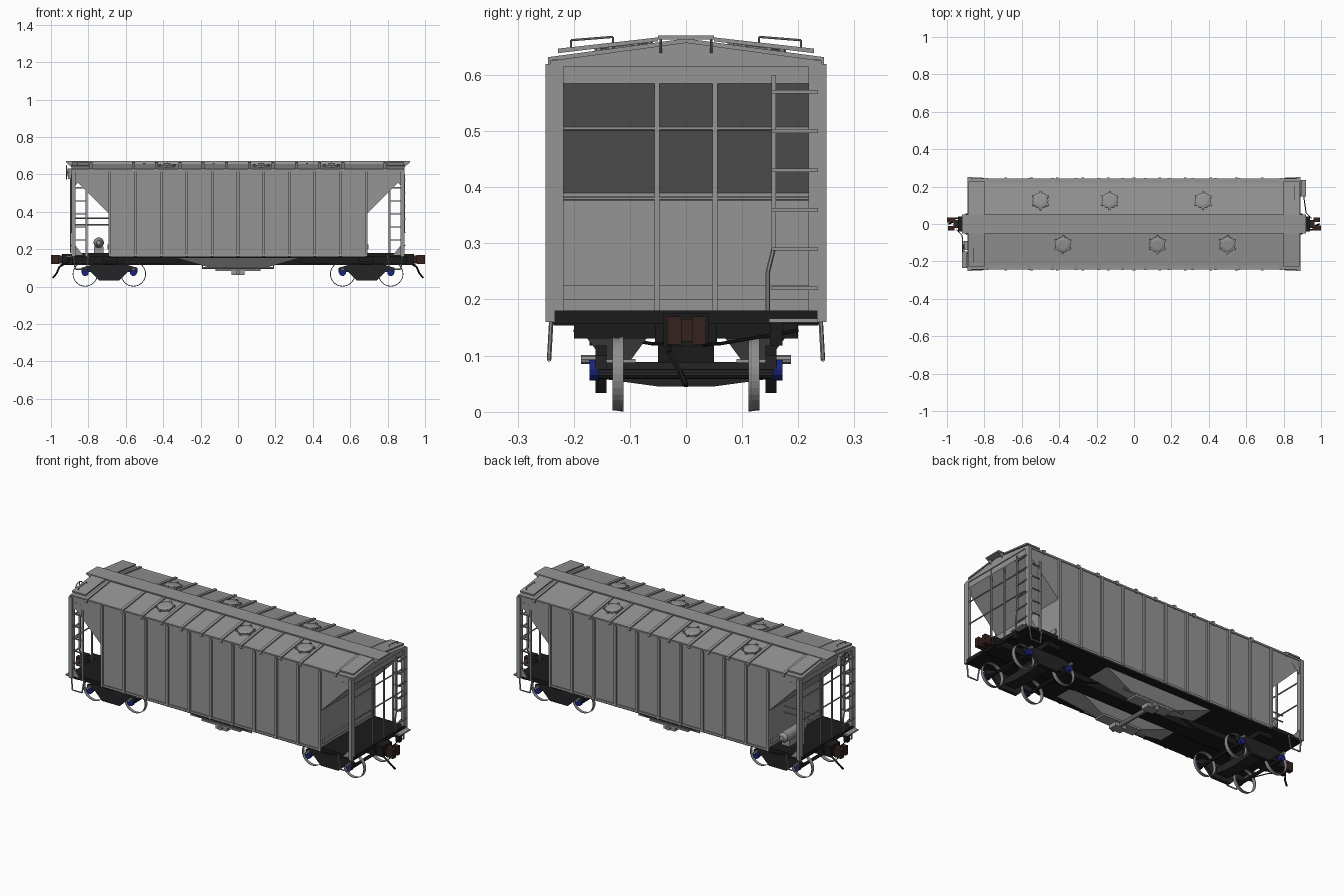
import bpy, bmesh, math
from mathutils import Vector, Matrix


def material(name, rgb):
    m = bpy.data.materials.new(name)
    m.diffuse_color = (*rgb, 1)
    return m


GREY = material("body_grey", (0.30, 0.30, 0.30))
BLACK = material("underframe_black", (0.011, 0.011, 0.011))
DARK = material("truck_dark_grey", (0.018, 0.018, 0.02))
BROWN = material("coupler_brown", (0.035, 0.016, 0.014))
BLUE = material("bearing_blue", (0.01, 0.018, 0.2))
STEEL = material("wheel_steel", (0.27, 0.27, 0.27))


def part(name, mat, build):
    bm = bmesh.new()
    build(bm)
    bmesh.ops.recalc_face_normals(bm, faces=bm.faces)
    me = bpy.data.meshes.new(name)
    bm.to_mesh(me)
    bm.free()
    me.materials.append(mat)
    ob = bpy.data.objects.new(name, me)
    bpy.context.collection.objects.link(ob)
    return ob


def box(bm, x0, x1, y0, y1, z0, z1):
    m = Matrix.LocRotScale(((x0 + x1) / 2, (y0 + y1) / 2, (z0 + z1) / 2), None,
                           (abs(x1 - x0), abs(y1 - y0), abs(z1 - z0)))
    bmesh.ops.create_cube(bm, size=1, matrix=m)


def prism(bm, pts, axis, a, b):
    def at(p, t):
        return (t, p[0], p[1]) if axis == 'x' else (p[0], t, p[1])
    lo = [bm.verts.new(at(p, a)) for p in pts]
    hi = [bm.verts.new(at(p, b)) for p in pts]
    bm.faces.new(lo)
    bm.faces.new(hi[::-1])
    for i in range(len(pts)):
        j = (i + 1) % len(pts)
        bm.faces.new((lo[i], lo[j], hi[j], hi[i]))


def rod(bm, p, q, r=0.004, n=6, r2=None):
    p, q = Vector(p), Vector(q)
    d = q - p
    m = Matrix.Translation((p + q) / 2) @ d.to_track_quat('Z', 'Y').to_matrix().to_4x4()
    bmesh.ops.create_cone(bm, cap_ends=True, segments=n, radius1=r,
                          radius2=r if r2 is None else r2, depth=d.length, matrix=m)


def path(bm, pts, r=0.004):
    for p, q in zip(pts, pts[1:]):
        rod(bm, p, q, r)


def lathe_y(bm, profile, cx, cz, n=32):
    rings = [[bm.verts.new((cx + r * math.cos(2 * math.pi * i / n), y,
                            cz + r * math.sin(2 * math.pi * i / n))) for r, y in profile]
             for i in range(n)]
    k = len(profile)
    for i in range(n):
        a, b = rings[i], rings[(i + 1) % n]
        for j in range(k):
            bm.faces.new((a[j], a[(j + 1) % k], b[(j + 1) % k], b[j]))


def roof_z(y):
    return 0.658 - 0.135 * abs(y)


W = 0.238
ENDS = (-1, 1)

# Body with sloping end sheets
half = [(0.69, 0.16), (0.69, 0.39), (0.885, 0.585), (0.885, 0.628)]
part("hopper_body", GREY, lambda bm: prism(
    bm, half + [(-x, z) for x, z in half[::-1]], 'y', -W, W))

# Gabled roof
part("roof", GREY, lambda bm: prism(
    bm, [(-0.242, 0.615), (-0.242, roof_z(0.242)), (0, roof_z(0)), (0.242, roof_z(0.242)), (0.242, 0.615)],
    'x', -0.89, 0.89))


def side_ribs(bm):
    for i in range(11):
        x = -0.685 + i * 0.137
        for s in ENDS:
            box(bm, x - 0.007, x + 0.007, s * (W - 0.002), s * 0.249, 0.16, 0.62)
    for s in ENDS:
        box(bm, -0.69, 0.69, s * W, s * 0.244, 0.16, 0.172)


part("side_ribs", GREY, side_ribs)


def roof_ribs(bm):
    for x in [-0.785, 0.785] + [-0.56 + i * 0.1245 for i in range(10)]:
        for s in ENDS:
            prism(bm, [(s * 0.246, 0.612), (s * 0.246, roof_z(0.246) + 0.007),
                       (0, roof_z(0) + 0.007), (0, 0.65), (s * 0.238, 0.612)], 'x', x - 0.008, x + 0.008)


part("roof_ribs", GREY, roof_ribs)


# Running board along the ridge, cross boards and grab irons
def running_board(bm):
    box(bm, -0.92, 0.92, -0.05, 0.05, 0.663, 0.67)
    for e in ENDS:
        for s in ENDS:
            prism(bm, [(e * 0.885, 0.635), (e * 0.92, 0.664), (e * 0.885, 0.664)], 'y', s * 0.043, s * 0.047)
            prism(bm, [(s * 0.05, 0.66), (s * 0.05, 0.667), (s * 0.228, 0.647), (s * 0.228, 0.639)],
                  'x', e * 0.80, e * 0.885)
        path(bm, [(e * 0.86, e * 0.13, 0.655), (e * 0.86, e * 0.13, 0.668),
                  (e * 0.86, e * 0.205, 0.662), (e * 0.86, e * 0.205, 0.645)], 0.002)


part("running_board", GREY, running_board)


def hatches(bm):
    for x, y in ((-0.5, 0.125), (-0.13, 0.125), (0.37, 0.125), (-0.38, -0.11), (0.125, -0.11), (0.5, -0.11)):
        up = Vector((0, math.copysign(0.135, y), 1)).normalized()
        c = Vector((x, y, roof_z(y)))
        rod(bm, c - up * 0.005, c + up * 0.009, 0.042, 20)
        rod(bm, c + up * 0.009, c + up * 0.014, 0.042, 20, 0.025)
        for k in range(6):
            a = k * math.pi / 3 + 0.5
            d = c + Vector((math.cos(a) * 0.045, math.sin(a) * 0.045, 0))
            d.z = roof_z(d.y)
            rod(bm, d - up * 0.003, d + up * 0.012, 0.007, 6)


part("roof_hatches", GREY, hatches)


# Open end framing: corner posts, end posts, gussets and handrails
def end_frames(bm):
    for e in ENDS:
        for s in ENDS:
            box(bm, e * 0.87, e * 0.89, s * 0.234, s * 0.25, 0.16, 0.62)
            box(bm, e * 0.874, e * 0.89, s * 0.218, s * 0.238, 0.18, 0.62)
            box(bm, e * 0.878, e * 0.886, s * 0.047, s * 0.056, 0.18, 0.62)
            for pts in ([(0.87, 0.54), (0.87, 0.59), (0.82, 0.59)], [(0.87, 0.22), (0.87, 0.17), (0.83, 0.17)]):
                prism(bm, [(e * x, z) for x, z in pts], 'y', s * 0.234, s * 0.239)
        for z in (0.38, 0.505):
            rod(bm, (e * 0.882, -0.23, z), (e * 0.882, 0.23, z), 0.004)
        box(bm, e * 0.69, e * 0.698, -0.225, 0.225, 0.2, 0.225)


part("end_frames", GREY, end_frames)


# Ladders on two opposite corners, side and end
def ladders(bm):
    for e in ENDS:
        box(bm, e * 0.805, e * 0.815, e * 0.232, e * 0.244, 0.16, 0.56)
        box(bm, e * 0.882, e * 0.892, e * 0.152, e * 0.16, 0.29, 0.60)
        path(bm, [(e * 0.887, e * 0.156, 0.29), (e * 0.887, e * 0.146, 0.25), (e * 0.887, e * 0.146, 0.18)], 0.004)
        for i in range(6):
            z = 0.22 + 0.07 * i
            box(bm, e * 0.887, e * 0.895, e * 0.152, e * 0.235, z - 0.003, z + 0.003)
            if i < 5:
                z += 0.028
                box(bm, e * 0.81, e * 0.88, e * 0.24, e * 0.246, z - 0.003, z + 0.003)


part("ladders", GREY, ladders)


# Stirrup steps under each corner and end step plates
def steps(bm):
    for e in ENDS:
        for s in ENDS:
            path(bm, [(e * 0.88, s * 0.24, 0.165), (e * 0.87, s * 0.244, 0.093),
                      (e * 0.81, s * 0.244, 0.093), (e * 0.80, s * 0.24, 0.165)], 0.004)
        box(bm, e * 0.885, e * 0.92, e * 0.148, e * 0.235, 0.159, 0.166)


part("corner_steps", GREY, steps)


# Underframe: end floors, underside, centre sill
def underframe(bm):
    box(bm, -0.69, 0.69, -0.236, 0.236, 0.154, 0.16)
    box(bm, -0.93, 0.93, -0.04, 0.04, 0.115, 0.16)
    for e in ENDS:
        box(bm, e * 0.688, e * 0.89, -0.237, 0.237, 0.157, 0.18)
        box(bm, e * 0.645, e * 0.725, -0.20, 0.20, 0.13, 0.157)
        box(bm, e * 0.885, e * 0.91, e * 0.15, e * 0.172, 0.118, 0.16)
        for s in ENDS:
            prism(bm, [(e * 0.9, 0.157), (e * 0.9, 0.122), (e * 0.35, 0.122), (e * 0.25, 0.157)],
                  'y', s * 0.04, s * 0.055)
        box(bm, e * 0.66, e * 0.71, -0.05, 0.05, 0.085, 0.12)


part("underframe", BLACK, underframe)


# Discharge hoppers either side of the centre sill, with outlet gates
def hoppers(bm):
    for s in ENDS:
        top = [bm.verts.new((x, s * y, 0.158)) for x, y in ((-0.35, 0.05), (0.35, 0.05), (0.35, 0.197), (-0.35, 0.197))]
        low = [bm.verts.new((x, s * y, 0.09)) for x, y in ((-0.11, 0.10), (0.11, 0.10), (0.11, 0.145), (-0.11, 0.145))]
        bm.faces.new(top)
        bm.faces.new(low)
        for i in range(4):
            j = (i + 1) % 4
            bm.faces.new((top[i], top[j], low[j], low[i]))
        rod(bm, (-0.19, s * 0.15, 0.1), (0.19, s * 0.15, 0.1), 0.005, 8)
        for x in (-0.19, -0.1, 0.1, 0.19):
            rod(bm, (x, s * 0.15, 0.095), (x, s * 0.15, 0.125), 0.003)
        box(bm, -0.12, 0.12, s * 0.09, s * 0.155, 0.084, 0.094)
        box(bm, -0.035, 0.035, s * 0.10, s * 0.15, 0.062, 0.09)
    rod(bm, (0, -0.165, 0.077), (0, 0.165, 0.077), 0.012, 10)


part("discharge_hoppers", GREY, hoppers)

# Trucks
frame = [(0.15, 0.075), (0.15, 0.10), (0.09, 0.118), (-0.09, 0.118), (-0.15, 0.10),
         (-0.15, 0.075), (-0.10, 0.078), (-0.055, 0.033), (0.055, 0.033), (0.10, 0.078)]
bolster = [(-0.16, 0.088), (0.16, 0.088), (0.16, 0.06), (0.05, 0.045), (-0.05, 0.045), (-0.16, 0.06)]
for e, end in ((-1, "left"), (1, "right")):
    cx = e * 0.688
    axles = (cx - 0.129, cx + 0.129)

    def truck(bm):
        for s in ENDS:
            prism(bm, [(cx + x, z) for x, z in frame], 'y', s * 0.142, s * 0.161)
        prism(bm, bolster, 'x', cx - 0.035, cx + 0.035)

    def wheels(bm):
        for x in axles:
            for s in ENDS:
                lathe_y(bm, [(0.067, s * 0.111), (0.067, s * 0.115), (0.0655, s * 0.118), (0.065, s * 0.131),
                             (0.063, s * 0.131), (0.064, s * 0.111)], x, 0.067)

    def bearings(bm):
        for x in axles:
            for s in ENDS:
                rod(bm, (x, s * 0.155, 0.075), (x, s * 0.172, 0.075), 0.019, 12)

    def caps(bm):
        for x in axles:
            for s in ENDS:
                rod(bm, (x, s * 0.155, 0.093), (x, s * 0.187, 0.093), 0.008, 8)

    def axle_bars(bm):
        for x in axles:
            rod(bm, (x, -0.155, 0.067), (x, 0.155, 0.067), 0.009, 10)

    part(end + "_truck_frame", DARK, truck)
    part(end + "_wheels", STEEL, wheels)
    part(end + "_bearings", BLUE, bearings)
    part(end + "_bearing_caps", STEEL, caps)
    part(end + "_axles", DARK, axle_bars)

    # Coupler with knuckle jaw, air hose and uncoupling lever
    def coupler(bm):
        box(bm, e * 0.93, e * 0.965, -0.022, 0.022, 0.125, 0.165)
        box(bm, e * 0.96, e * 0.995, e * 0.012, e * 0.036, 0.12, 0.17)
        box(bm, e * 0.955, e, e * -0.034, e * -0.008, 0.12, 0.17)

    def hose(bm):
        box(bm, e * 0.88, e * 0.94, -0.04, 0.04, 0.115, 0.175)
        path(bm, [(e * 0.93, e * -0.03, 0.12), (e * 0.955, e * -0.03, 0.105),
                  (e * 0.97, e * -0.01, 0.07), (e * 0.99, 0, 0.047)], 0.005)
        path(bm, [(e * 0.95, e * 0.03, 0.12), (e * 0.92, e * 0.06, 0.121), (e * 0.9, e * 0.2, 0.145)], 0.003)

    part(end + "_coupler", BROWN, coupler)
    part(end + "_draft_gear_and_hose", BLACK, hose)


# Brake equipment on the left end platform
def brake_gear(bm):
    rod(bm, (-0.745, 0.03, 0.235), (-0.745, 0.19, 0.235), 0.028, 14)
    rod(bm, (-0.745, -0.01, 0.235), (-0.745, 0.03, 0.235), 0.012, 14, 0.028)
    rod(bm, (-0.745, 0.19, 0.235), (-0.745, 0.205, 0.235), 0.028, 14, 0.014)
    box(bm, -0.77, -0.72, 0.05, 0.17, 0.18, 0.215)
    for z in (0.33, 0.365):
        rod(bm, (-0.69, 0.1, z), (-0.88, 0.1, z), 0.004)
    rod(bm, (-0.81, 0.1, 0.18), (-0.81, 0.1, 0.365), 0.004)


part("brake_cylinder", GREY, brake_gear)


def hand_brake(bm):
    ring = [(-0.918, -0.115 + 0.036 * math.cos(k * math.pi / 8), 0.61 + 0.036 * math.sin(k * math.pi / 8))
            for k in range(17)]
    path(bm, ring, 0.003)
    for k in range(0, 16, 4):
        rod(bm, (-0.912, -0.115, 0.61), ring[k], 0.0025)
    box(bm, -0.908, -0.885, -0.14, -0.09, 0.575, 0.63)
    rod(bm, (-0.895, -0.115, 0.58), (-0.895, -0.115, 0.18), 0.003)


part("hand_brake", GREY, hand_brake)
